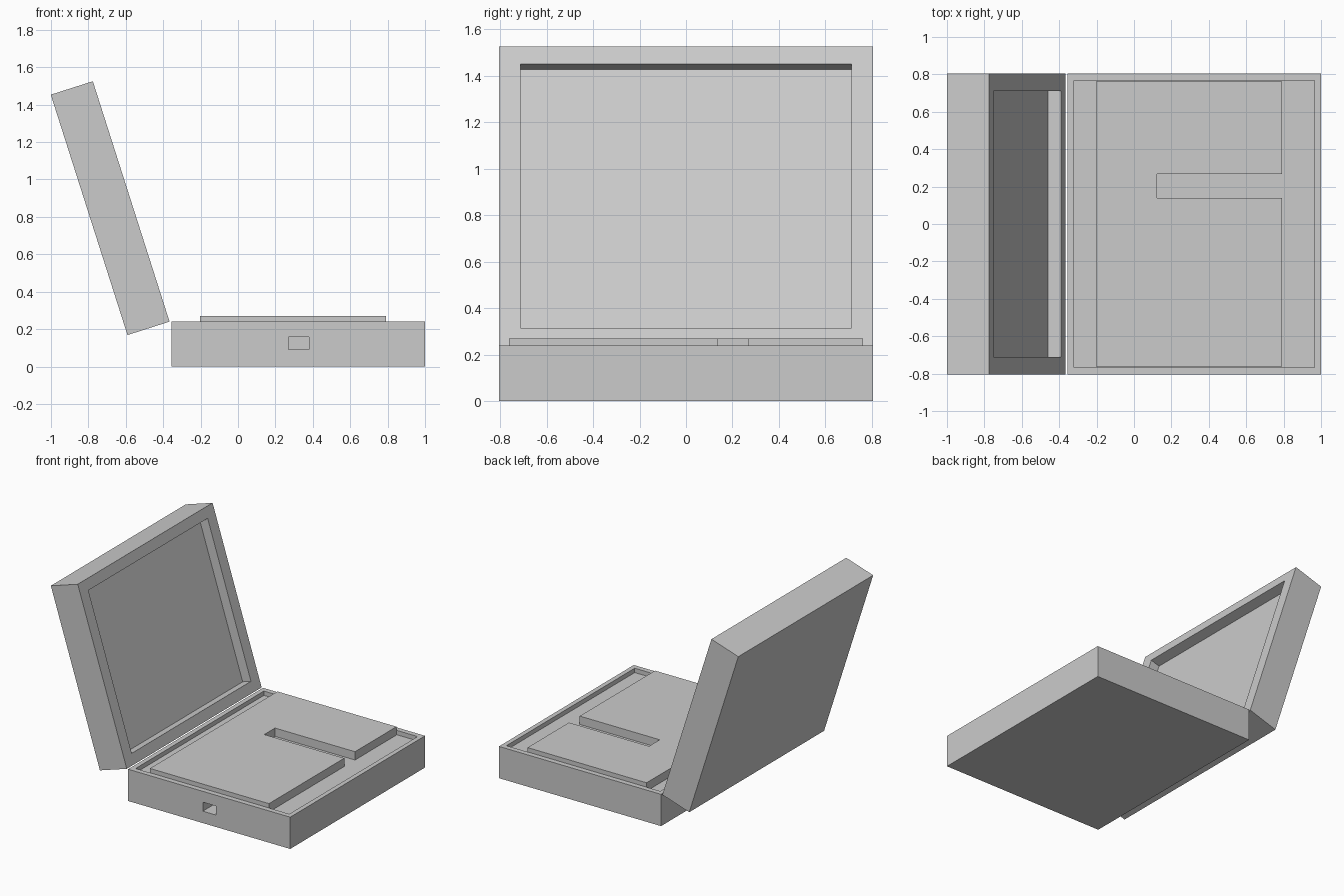
import bpy, bmesh, math
from mathutils import Matrix, Vector

if "Cube" in bpy.data.objects:
    bpy.data.objects.remove(bpy.data.objects["Cube"])


def box(name, lo, hi):
    """Axis-aligned box between two corners."""
    lo, hi = Vector(lo), Vector(hi)
    bm = bmesh.new()
    bmesh.ops.create_cube(bm, size=1, matrix=Matrix.Translation((lo + hi) / 2)
                          @ Matrix.Diagonal((*(hi - lo), 1)))
    mesh = bpy.data.meshes.new(name)
    bm.to_mesh(mesh)
    bm.free()
    ob = bpy.data.objects.new(name, mesh)
    bpy.context.collection.objects.link(ob)
    return ob


def cut(ob, name, lo, hi):
    """Subtract a box from an object, then drop the cutter."""
    cutter = box(name, lo, hi)
    cutter.hide_render = True
    mod = ob.modifiers.new(name, 'BOOLEAN')
    mod.operation, mod.solver, mod.object = 'DIFFERENCE', 'EXACT', cutter
    bpy.context.view_layer.objects.active = ob
    bpy.ops.object.modifier_apply(modifier=mod.name)
    bpy.data.objects.remove(cutter)


W = 0.805        # half width of the case
FLOOR = 0.207    # floor of the shallow base recess

# Base tray with a shallow recess and a port in the front side
base = box("base_tray", (-0.355, -W, 0), (1, W, 0.24))
cut(base, "recess_cutter", (-0.32, -0.766, FLOOR), (0.965, 0.766, 0.4))
cut(base, "port_cutter", (0.27, -1, 0.09), (0.38, -0.6, 0.158))

# Raised insert panel with a slot open towards +x
panel = box("insert_panel", (-0.203, -0.761, FLOOR), (0.792, 0.761, 0.27))
cut(panel, "slot_cutter", (0.123, 0.138, 0.1), (0.9, 0.266, 0.4))

# Lid modelled upright with its inner face on local x = 0, then tilted open
lid = box("lid", (-0.236, -W, 0), (0, W, 1.349))
cut(lid, "lid_recess_cutter", (-0.073, -0.712, 0.079), (0.1, 0.712, 1.27))
lid.data.transform(Matrix.Translation((-0.366, 0, 0.24))
                   @ Matrix.Rotation(math.radians(-17.7), 4, 'Y'))
